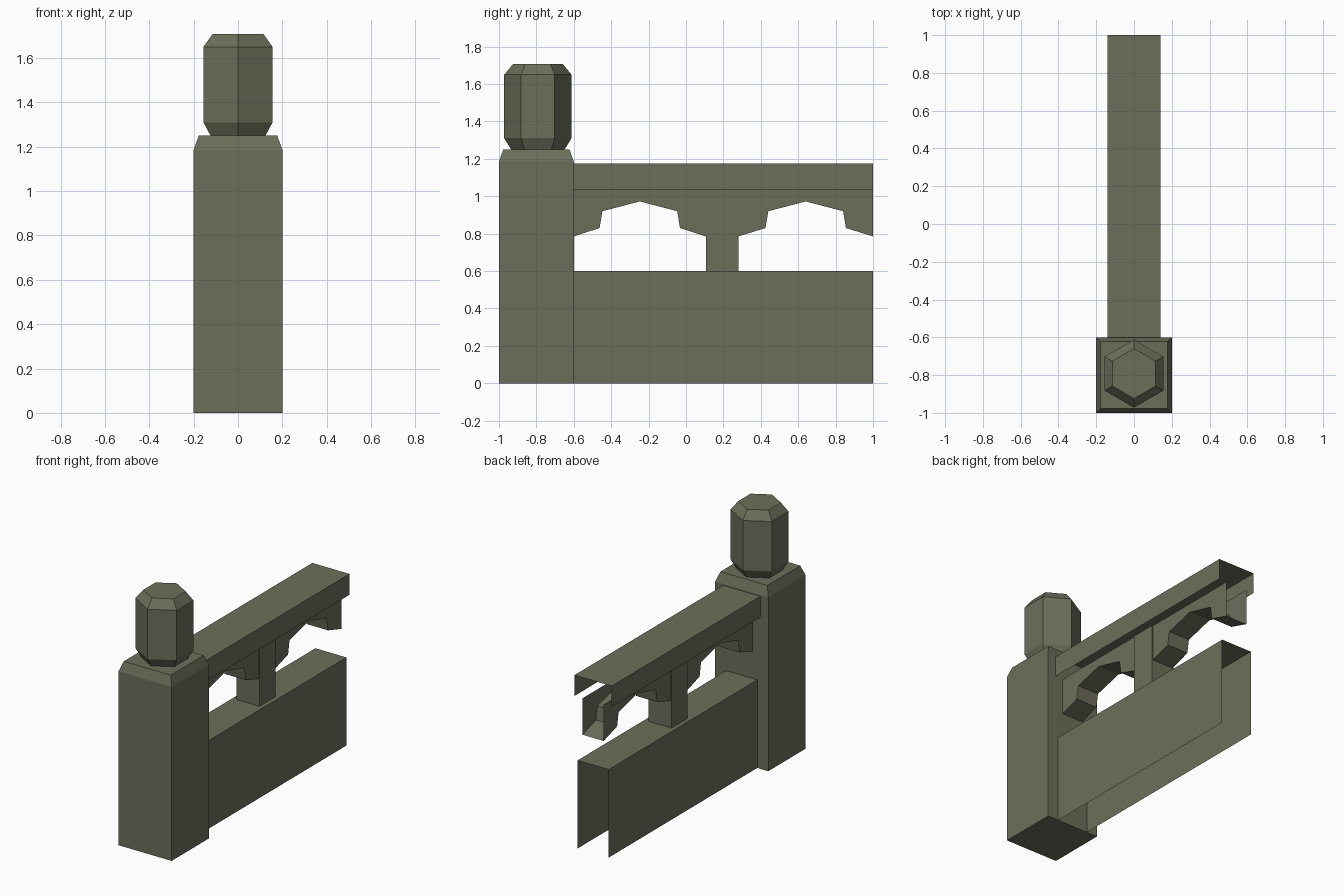
import bpy, bmesh, math

if "Cube" in bpy.data.objects:
    bpy.data.objects.remove(bpy.data.objects["Cube"])

stone = bpy.data.materials.new("olive_stone")
stone.diffuse_color = (0.148, 0.156, 0.102, 1)
stone.use_nodes = True
stone.node_tree.nodes["Principled BSDF"].inputs["Base Color"].default_value = stone.diffuse_color


def make_object(name, bm):
    mesh = bpy.data.meshes.new(name)
    bm.to_mesh(mesh)
    bm.free()
    mesh.materials.append(stone)
    obj = bpy.data.objects.new(name, mesh)
    bpy.context.collection.objects.link(obj)
    return obj


def stacked_prism(name, sides, levels, y, turn, caps=True):
    """Regular prism through (z, corner radius) levels, flat shaded."""
    bm = bmesh.new()
    rings = []
    for z, r in levels:
        angles = [turn + 2 * math.pi * i / sides for i in range(sides)]
        rings.append([bm.verts.new((r * math.cos(a), y + r * math.sin(a), z)) for a in angles])
    for low, high in zip(rings, rings[1:]):
        for i in range(sides):
            j = (i + 1) % sides
            bm.faces.new((low[i], low[j], high[j], high[i]))
    if caps:
        bm.faces.new(rings[0][::-1])
        bm.faces.new(rings[-1])
    return make_object(name, bm)


def channel(name, half, z0, z1, y0, y1):
    """Two sides and a top, open below and at both ends."""
    bm = bmesh.new()
    profile = [(half, z0), (half, z1), (-half, z1), (-half, z0)]
    near = [bm.verts.new((x, y0, z)) for x, z in profile]
    far = [bm.verts.new((x, y1, z)) for x, z in profile]
    for i in range(3):
        bm.faces.new((near[i], far[i], far[i + 1], near[i + 1]))
    return make_object(name, bm)


def arch(name, y0, y1, half, top):
    """Cusped arch: two side plates joined by the underside."""
    mid, span = (y0 + y1) / 2, (y1 - y0) / 2
    half_curve = [(-span, 0.785), (-0.215, 0.83), (-0.20, 0.92)]
    curve = half_curve + [(0, 0.972)] + [(-y, z) for y, z in half_curve[::-1]]
    bm = bmesh.new()
    columns = []
    for dy, z in curve:
        y = mid + dy
        columns.append([bm.verts.new(p) for p in (
            (half, y, top), (half, y, z), (-half, y, z), (-half, y, top))])
    for a, b in zip(columns, columns[1:]):
        for i in range(3):
            bm.faces.new((a[i], a[i + 1], b[i + 1], b[i]))
    return make_object(name, bm)


root2 = math.sqrt(2)

# Square end post with chamfered top
stacked_prism("end_post", 4, [(0, 0.2 * root2), (1.185, 0.2 * root2), (1.25, 0.177 * root2)],
              -0.8, math.pi / 4)

# Hexagonal finial on the post
stacked_prism("post_finial", 6, [(1.25, 0.143), (1.31, 0.18), (1.65, 0.18), (1.708, 0.132)],
              -0.792, math.pi / 2)

# Lower wall and hand rail
channel("lower_wall", 0.117, 0, 0.6, -0.6, 1)
channel("hand_rail", 0.14, 1.033, 1.175, -0.6, 1)

# Square baluster between the arches
stacked_prism("baluster", 4, [(0.6, 0.087 * root2), (1.033, 0.087 * root2)],
              0.193, math.pi / 4, caps=False)

# Pair of arches under the rail
for side, (a, b) in {"front": (-0.6, 0.106), "back": (0.28, 1.0)}.items():
    arch(side + "_arch", a, b, 0.08, 1.033)
